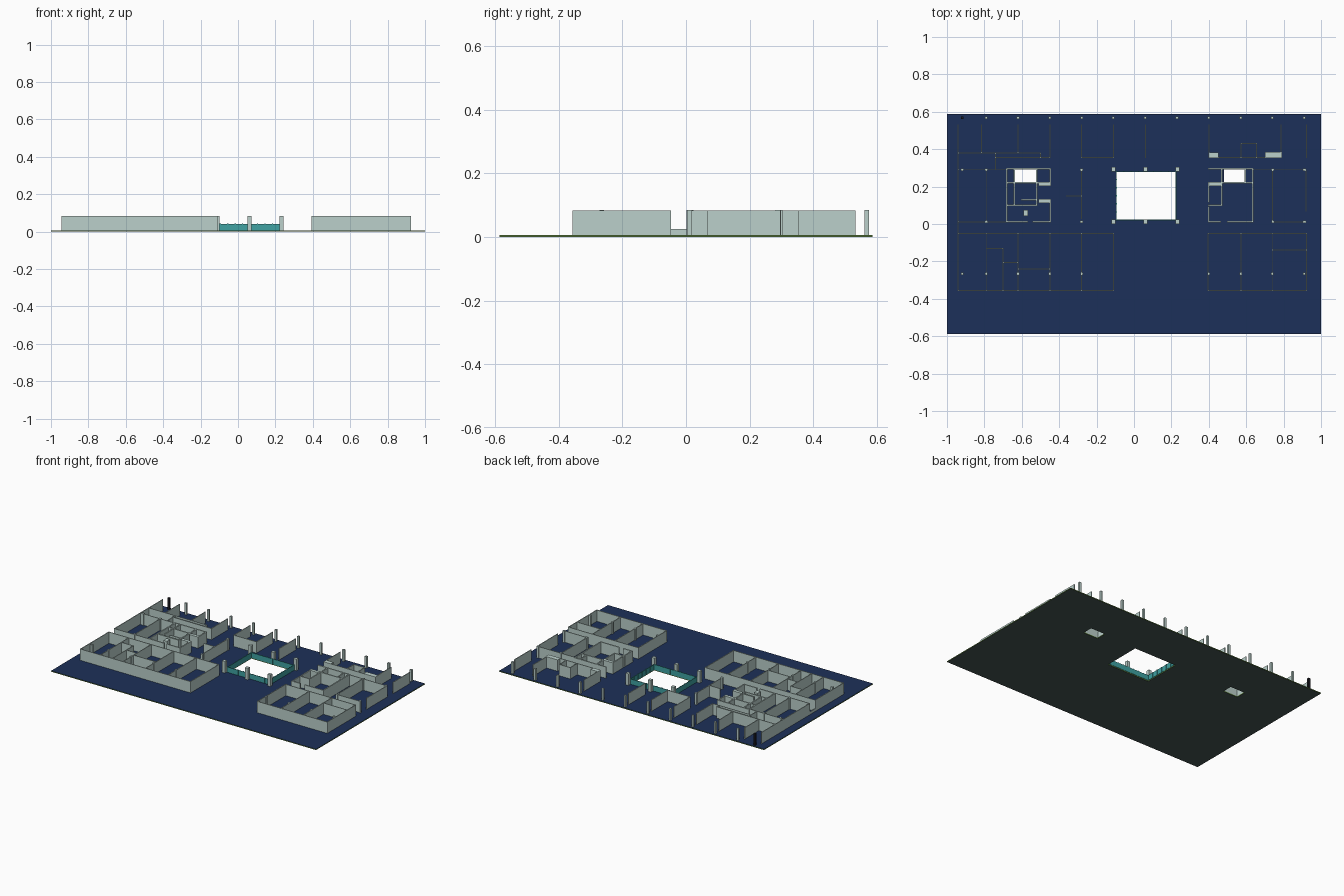
import bpy, bmesh

if "Cube" in bpy.data.objects:
    bpy.data.objects.remove(bpy.data.objects["Cube"])

FLOOR, TOP = 0.006, 0.083


def material(name, rgb):
    m = bpy.data.materials.new(name)
    m.diffuse_color = (*rgb, 1)
    m.use_nodes = True
    m.node_tree.nodes["Principled BSDF"].inputs["Base Color"].default_value = m.diffuse_color
    return m


PALE = material("pale_wall", (0.50, 0.63, 0.60))
NAVY = material("navy_floor", (0.012, 0.03, 0.10))
GREEN = material("green_edge", (0.13, 0.25, 0.06))
SLATE = material("slate_underside", (0.06, 0.09, 0.085))
TEAL = material("teal_glass", (0.05, 0.36, 0.36))
BLACK = material("black_paint", (0.01, 0.01, 0.015))


def finish(bm, name, *mats):
    me = bpy.data.meshes.new(name)
    bm.to_mesh(me)
    bm.free()
    for m in mats:
        me.materials.append(m)
    ob = bpy.data.objects.new(name, me)
    bpy.context.collection.objects.link(ob)
    return ob


def boxes(name, items, mat):
    """Each item is x0, x1, y0, y1, z0, z1."""
    bm = bmesh.new()
    for x0, x1, y0, y1, z0, z1 in items:
        vs = bmesh.ops.create_cube(bm, size=1)["verts"]
        for v in vs:
            v.co.x = x1 if v.co.x > 0 else x0
            v.co.y = y1 if v.co.y > 0 else y0
            v.co.z = z1 if v.co.z > 0 else z0
    return finish(bm, name, mat)


def walls(name, along_x, along_y, t=0.005, top=TOP, mat=PALE):
    """along_x: (y, x0, x1) runs; along_y: (x, y0, y1) runs."""
    h = t / 2
    items = [(a - h, b + h, y - h, y + h, FLOOR, top) for y, a, b in along_x]
    items += [(x - h, x + h, a - h, b + h, FLOOR, top) for x, a, b in along_y]
    return boxes(name, items, mat)


def columns(name, pts, s, mat=PALE):
    h = s / 2
    return boxes(name, [(x - h, x + h, y - h, y + h, FLOOR, TOP + 0.002) for x, y in pts], mat)


# Floor slab with the atrium and two shaft openings
HOLES = [(-0.095, 0.225, 0.022, 0.28), (-0.635, -0.525, 0.225, 0.295), (0.48, 0.59, 0.225, 0.295)]
xs = sorted({-1, 1} | {h[i] for h in HOLES for i in (0, 1)})
ys = sorted({-0.587, 0.587} | {h[i] for h in HOLES for i in (2, 3)})
bm = bmesh.new()
grid = [[bm.verts.new((x, y, 0)) for y in ys] for x in xs]
for i in range(len(xs) - 1):
    for j in range(len(ys) - 1):
        cx, cy = (xs[i] + xs[i + 1]) / 2, (ys[j] + ys[j + 1]) / 2
        if not any(a < cx < b and c < cy < d for a, b, c, d in HOLES):
            bm.faces.new((grid[i][j], grid[i + 1][j], grid[i + 1][j + 1], grid[i][j + 1]))
new = bmesh.ops.extrude_face_region(bm, geom=bm.faces[:], use_keep_orig=True)["geom"]
for v in new:
    if isinstance(v, bmesh.types.BMVert):
        v.co.z = FLOOR
bmesh.ops.delete(bm, geom=[v for v in bm.verts if not v.link_faces], context='VERTS')
bmesh.ops.recalc_face_normals(bm, faces=bm.faces[:])
for f in bm.faces:
    z = f.calc_center_median().z
    f.material_index = 0 if z > FLOOR * 0.9 else 2 if z < FLOOR * 0.1 else 1
finish(bm, "floor_slab", NAVY, GREEN, SLATE)

# Front left office block
walls("front_left_rooms",
      [(-0.355, -0.94, -0.11), (-0.05, -0.94, -0.11), (-0.13, -0.79, -0.70),
       (-0.205, -0.70, -0.62), (-0.24, -0.62, -0.45)],
      [(x, -0.355, -0.05) for x in (-0.94, -0.79, -0.62, -0.45, -0.28, -0.11)]
      + [(-0.70, -0.355, -0.13)])

# Front right office block
walls("front_right_rooms",
      [(-0.355, 0.395, 0.922), (-0.05, 0.395, 0.922), (-0.14, 0.74, 0.922)],
      [(x, -0.355, -0.05) for x in (0.395, 0.573, 0.742, 0.922)])

# Back left rooms
walls("back_left_rooms",
      [(0.38, -0.94, -0.50), (0.355, -0.74, -0.45), (0.29, -0.94, -0.68), (0.01, -0.94, -0.68)],
      [(-0.94, 0.01, 0.53), (-0.815, 0.38, 0.53), (-0.62, 0.38, 0.53), (-0.45, 0.355, 0.53),
       (-0.50, 0.355, 0.38), (-0.74, 0.29, 0.38), (-0.79, 0.01, 0.29)])
walls("corridor_sill", [], [(-0.94, -0.05, 0.01)], top=0.025)

# Back middle rooms
walls("back_middle_rooms",
      [(0.355, -0.28, -0.11), (0.15, -0.36, -0.28)],
      [(-0.28, 0.355, 0.53), (-0.11, 0.355, 0.53), (0.062, 0.355, 0.53), (-0.28, 0.03, 0.28)])

# Back right rooms
walls("back_right_rooms",
      [(0.355, 0.40, 0.785), (0.43, 0.573, 0.655), (0.29, 0.635, 0.92), (0.01, 0.74, 0.92)],
      [(0.40, 0.355, 0.53), (0.573, 0.355, 0.43), (0.655, 0.355, 0.43), (0.785, 0.355, 0.53),
       (0.922, 0.355, 0.53), (0.74, 0.01, 0.29), (0.92, 0.07, 0.29)])

# Service cores with thicker walls
walls("left_core",
      [(0.012, -0.68, -0.57), (0.012, -0.54, -0.447), (0.22, -0.68, -0.447), (0.10, -0.68, -0.52),
       (0.13, -0.60, -0.52), (0.295, -0.68, -0.447)],
      [(-0.68, 0.012, 0.295), (-0.52, 0.10, 0.22), (-0.447, 0.012, 0.11), (-0.447, 0.22, 0.295),
       (-0.64, 0.10, 0.295), (-0.52, 0.22, 0.295)], t=0.008)
walls("right_core",
      [(0.012, 0.40, 0.46), (0.012, 0.50, 0.635), (0.22, 0.40, 0.635), (0.10, 0.40, 0.47),
       (0.295, 0.40, 0.635)],
      [(0.40, 0.012, 0.09), (0.40, 0.12, 0.22), (0.635, 0.012, 0.295), (0.47, 0.10, 0.295),
       (0.595, 0.22, 0.295)], t=0.008)

# Solid duct shafts
boxes("duct_shafts", [(a, b, c, d, FLOOR, TOP) for a, b, c, d in (
    (-0.51, -0.443, 0.203, 0.222), (-0.51, -0.443, 0.112, 0.133), (-0.592, -0.566, 0.042, 0.076),
    (0.40, 0.465, 0.203, 0.222), (0.40, 0.452, 0.353, 0.382), (0.70, 0.79, 0.353, 0.385))], PALE)

# Structural columns
BAYS = [-0.79 + 0.17 * i for i in range(11)]
columns("back_columns", [(x, 0.568) for x in BAYS], 0.014)
columns("corner_column", [(-0.918, 0.568)], 0.014, BLACK)
columns("front_columns", [(x, -0.265) for x in [-0.918] + BAYS[:4] + BAYS[7:]], 0.014)
columns("inner_columns", [(x, y) for x in (-0.79, -0.28, 0.742, 0.912) for y in (0.012, 0.29)]
        + [(-0.918, 0.29)], 0.015)
columns("atrium_columns", [(x, y) for x in (-0.11, 0.062, 0.232) for y in (0.012, 0.293)], 0.022)

# Glass balustrade round the atrium
A, B, C, D = HOLES[0]
walls("atrium_balustrade", [(C, A, B), (D, A, B)], [(A, C, D), (B, C, D)], t=0.004, top=0.042, mat=TEAL)
posts = [(A + (B - A) * i / 8, y) for i in range(9) for y in (C, D)]
posts += [(x, C + (D - C) * i / 6) for i in range(1, 6) for x in (A, B)]
boxes("balustrade_posts", [(x - .003, x + .003, y - .003, y + .003, FLOOR, 0.044) for x, y in posts], TEAL)
